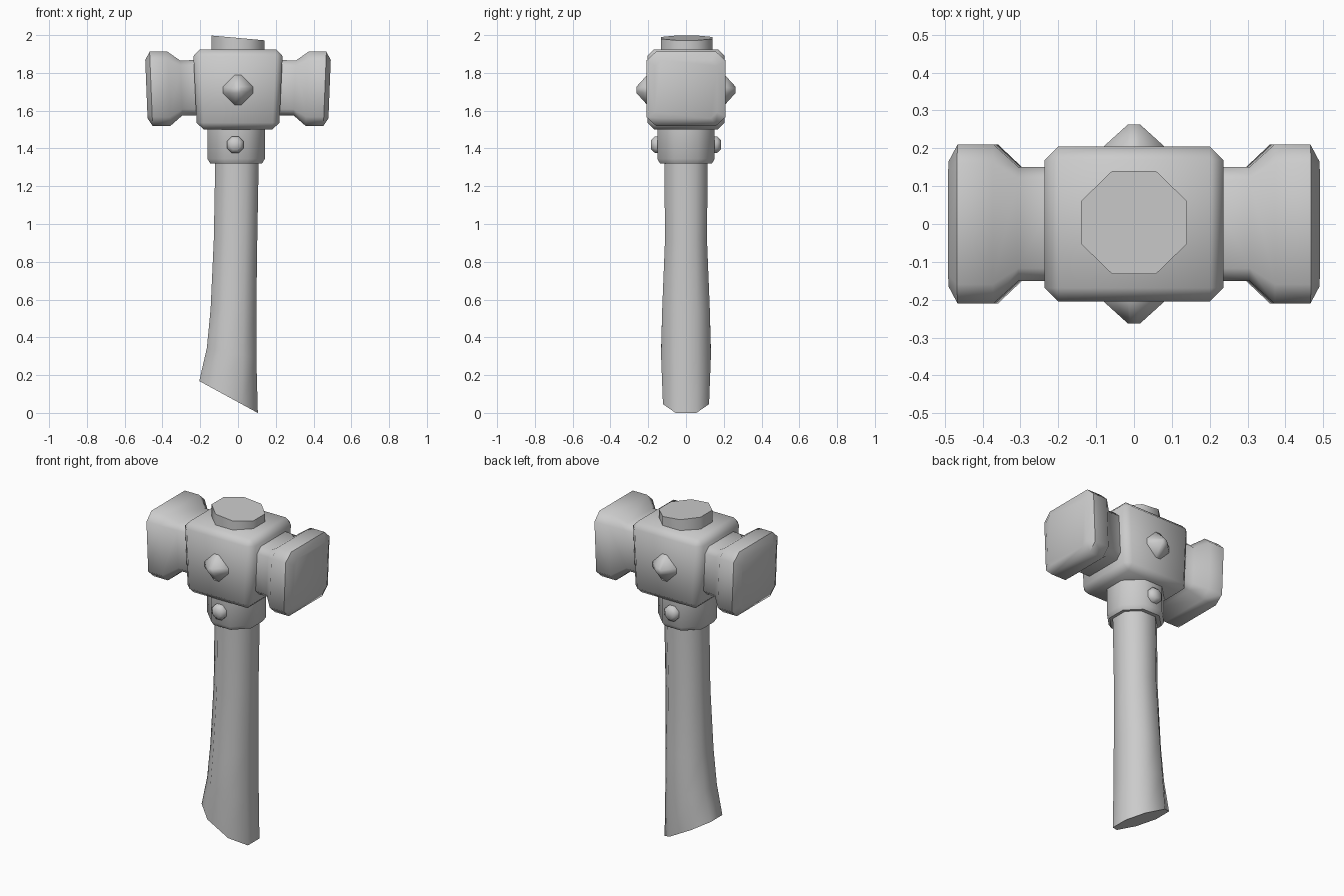
import bpy, bmesh, math
from mathutils import Vector

if "Cube" in bpy.data.objects:
    bpy.data.objects.remove(bpy.data.objects["Cube"])


def octagon(hu, hv, k=0.414, cu=0.0, cv=0.0):
    """Eight-sided section: k sets how long the flat sides are."""
    return [(cu + hu * a, cv + hv * b) for a, b in
            [(1, -k), (1, k), (k, 1), (-k, 1), (-1, k), (-1, -k), (-k, -1), (k, -1)]]


def finish(bm, name, angle):
    bmesh.ops.recalc_face_normals(bm, faces=bm.faces)
    me = bpy.data.meshes.new(name)
    bm.to_mesh(me)
    bm.free()
    me.shade_smooth()
    me.set_sharp_from_angle(angle=math.radians(angle))
    ob = bpy.data.objects.new(name, me)
    bpy.context.collection.objects.link(ob)
    return ob


def loft(name, rings, angle=50):
    """Skin a closed solid through rings of 3D points."""
    bm = bmesh.new()
    vs = [[bm.verts.new(p) for p in r] for r in rings]
    n = len(vs[0])
    for a, b in zip(vs, vs[1:]):
        for i in range(n):
            bm.faces.new((a[i], a[(i + 1) % n], b[(i + 1) % n], b[i]))
    bm.faces.new(vs[0])
    bm.faces.new(vs[-1])
    return finish(bm, name, angle)


def along_z(section, z, slope=0.0):
    return [Vector((u, v, z + slope * u)) for u, v in section]


# handle: x min, x max, half depth, z; the foot is cut at a slant
spans = [(-0.205, 0.105, 0.122, 0.057, -0.545), (-0.165, 0.097, 0.132, 0.31, -0.2),
         (-0.145, 0.097, 0.126, 0.55, 0), (-0.128, 0.102, 0.111, 0.92, 0),
         (-0.12, 0.11, 0.115, 1.36, 0)]
loft("handle", [along_z(octagon((b - a) / 2, h, 0.45, (a + b) / 2), z, s)
                for a, b, h, z, s in spans])

# collar under the head
loft("collar", [along_z(octagon(h, h, cu=-0.01), z)
                for h, z in [(0.137, 1.32), (0.152, 1.345), (0.152, 1.52)]])

# central block, slightly narrower at the bottom
bm = bmesh.new()
bmesh.ops.create_cube(bm, size=1)
for v in bm.verts:
    top = v.co.z > 0
    v.co = Vector((v.co.x * (0.475 if top else 0.435), v.co.y * 0.41,
                   1.925 if top else 1.5))
bmesh.ops.bevel(bm, geom=bm.edges[:], offset=0.036, segments=1,
                affect='EDGES', profile=0.5)
finish(bm, "head_block", 60)

# wedge end of the handle poking out of the block
loft("top_peg", [along_z(octagon(0.14, 0.136, cv=0.004), z, s)
                 for z, s in [(1.9, 0), (1.985, -0.09)]])

# hammer faces, mirrored left and right: x, half depth, z low, z high, corner k
face_rings = [(0.18, 0.15, 1.575, 1.87, 0.78), (0.30, 0.15, 1.575, 1.865, 0.78),
              (0.365, 0.21, 1.52, 1.912, 0.76), (0.46, 0.21, 1.52, 1.912, 0.76),
              (0.485, 0.165, 1.56, 1.868, 0.8)]
for side, label in [(-1, "left"), (1, "right")]:
    loft("hammer_face_" + label,
         [[Vector((side * (x + 0.04 * (w - 1.715)), v, w)) for v, w in
           octagon(d, (hi - lo) / 2, k, 0, (hi + lo) / 2)]
          for x, d, lo, hi, k in face_rings], 60)

# diamond spikes on the block and round studs on the collar, front and back
for side, label in [(-1, "front"), (1, "back")]:
    loft("spike_" + label,
         [[Vector((u, side * y, w)) for u, w in octagon(h, h, k, 0, 1.71)]
          for h, k, y in [(0.08, 0.2, 0.18), (0.08, 0.2, 0.205), (0.016, 0.5, 0.263)]])
    loft("stud_" + label,
         [[Vector((u, side * y, w)) for u, w in octagon(h, h, 0.414, -0.015, 1.42)]
          for h, y in [(0.044, 0.12), (0.044, 0.164), (0.026, 0.184)]], 70)
